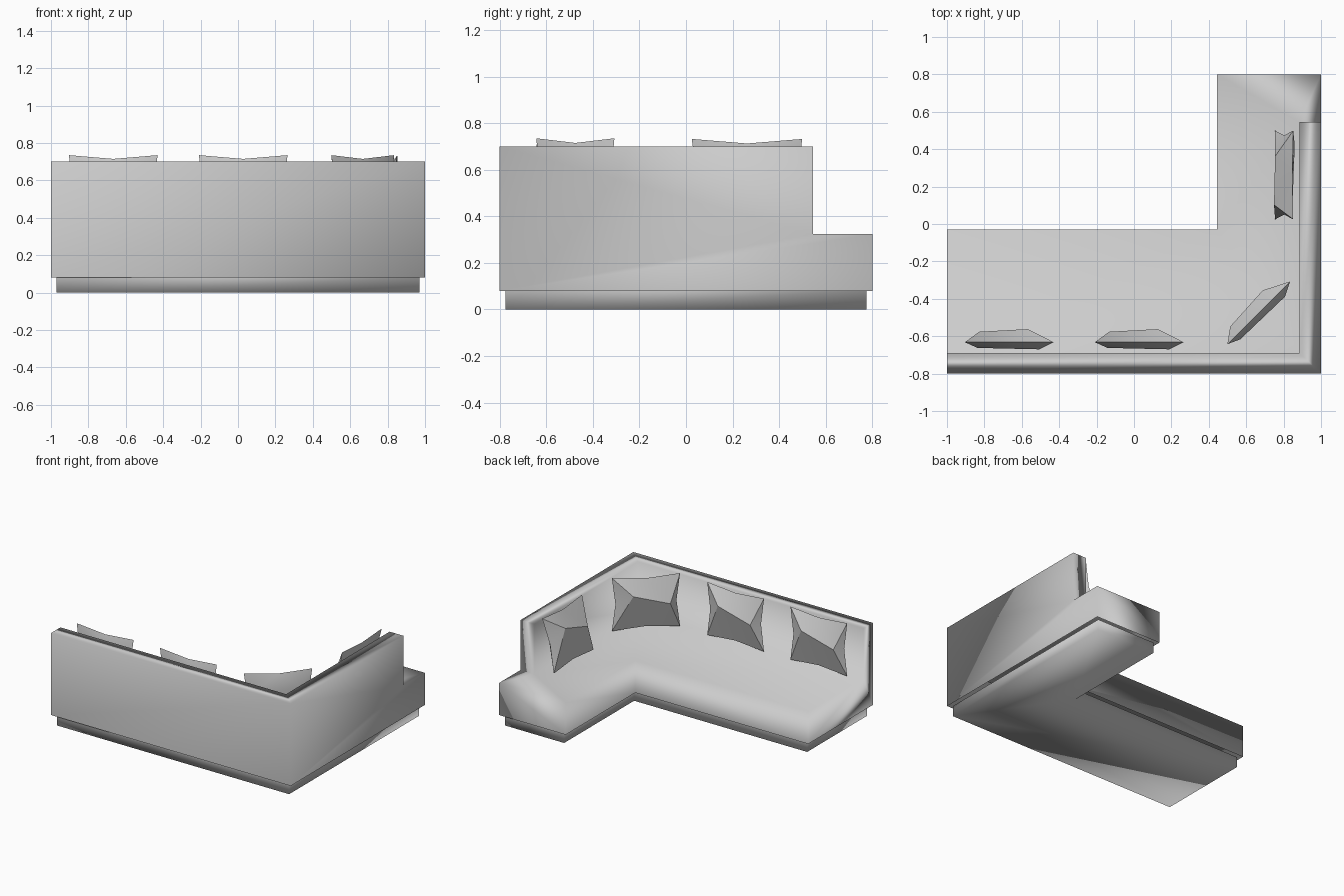
import bpy, bmesh
from math import radians
from mathutils import Matrix, Vector

cube = bpy.data.objects.get("Cube")
if cube:
    bpy.data.objects.remove(cube, do_unlink=True)

GREY = (0.6, 0.6, 0.6, 1)
fabric = bpy.data.materials.new("grey fabric")
fabric.use_nodes = True
fabric.diffuse_color = GREY
fabric.node_tree.nodes["Principled BSDF"].inputs["Base Color"].default_value = GREY


def add_object(name, bm):
    for f in bm.faces:
        f.smooth = True
    mesh = bpy.data.meshes.new(name)
    bm.to_mesh(mesh)
    bm.free()
    mesh.materials.append(fabric)
    obj = bpy.data.objects.new(name, mesh)
    bpy.context.collection.objects.link(obj)
    return obj


def raise_faces(bm, faces, height):
    """Extrude faces straight up and return the new top faces."""
    geom = bmesh.ops.extrude_face_region(bm, geom=faces, use_keep_orig=True)["geom"]
    verts = [g for g in geom if isinstance(g, bmesh.types.BMVert)]
    bmesh.ops.translate(bm, verts=verts, vec=(0, 0, height))
    return [g for g in geom if isinstance(g, bmesh.types.BMFace)]


def connect(bm, start, end):
    """Split the face between the two corners nearest the given points."""
    pair = [min(bm.verts, key=lambda v: (v.co - Vector(p)).length) for p in (start, end)]
    bmesh.ops.connect_verts(bm, verts=pair)


# Seat and backrest: one L-shaped shell, the back strip raised out of the seat
bm = bmesh.new()
back_plan = [(-1, -0.8), (1, -0.8), (1, 0.545), (0.885, 0.545), (0.885, -0.69), (-1, -0.69)]
seat_plan = [(1, 0.8), (0.445, 0.8), (0.445, -0.03), (-1, -0.03)]
back = [bm.verts.new((x, y, 0.08)) for x, y in back_plan]
seat = [bm.verts.new((x, y, 0.08)) for x, y in seat_plan]
underside = [bm.faces.new(back),
             bm.faces.new([back[5], back[4], back[3], back[2]] + seat)]
tops = raise_faces(bm, underside, 0.243)
strip = min(tops, key=lambda f: f.calc_area())
raise_faces(bm, [strip], 0.377)
bmesh.ops.delete(bm, geom=underside + [strip], context='FACES')
bmesh.ops.dissolve_limit(bm, angle_limit=radians(1), verts=bm.verts, edges=bm.edges)
bmesh.ops.recalc_face_normals(bm, faces=bm.faces)
connect(bm, (-1, -0.8, 0.08), (1, -0.8, 0.7))
connect(bm, (1, -0.8, 0.08), (1, 0.8, 0.323))
connect(bm, (1, -0.8, 0.08), (1, 0.545, 0.323))
bmesh.ops.triangulate(bm, faces=bm.faces)
body = add_object("sofa_body", bm)
soft = body.modifiers.new("soft shading", 'WEIGHTED_NORMAL')
soft.mode = 'FACE_AREA'

# Recessed plinth, open at the top where it meets the body
bm = bmesh.new()
plinth_plan = [(-0.97, -0.775), (0.97, -0.775), (0.97, 0.775),
               (0.475, 0.775), (0.475, -0.06), (-0.97, -0.06)]
bm.faces.new([bm.verts.new((x, y, 0)) for x, y in plinth_plan])
bmesh.ops.delete(bm, geom=raise_faces(bm, bm.faces[:], 0.08), context='FACES_ONLY')
bmesh.ops.recalc_face_normals(bm, faces=bm.faces)
if min(bm.faces, key=lambda f: f.calc_center_median().z).normal.z > 0:
    bmesh.ops.reverse_faces(bm, faces=bm.faces)
add_object("plinth", bm)


# Cushions: pinched square rim with two uneven peaks on each side
def add_cushion(name, location, turn, lean=0):
    bm = bmesh.new()
    w, h = 0.237, 0.2
    rim_plan = [(-w, h), (0, h - 0.02), (w, h), (w - 0.025, 0),
                (w, -h), (0, 0.02 - h), (-w, -h), (0.025 - w, 0)]
    rim = [bm.verts.new((x, 0, z)) for x, z in rim_plan]
    for depth, right, left in ((0.07, (0.1, 0.08), (-0.16, 0)),
                               (-0.038, (0.16, 0.08), (-0.17, 0.06))):
        a = bm.verts.new((right[0], depth, right[1]))
        b = bm.verts.new((left[0], depth * 0.8, left[1]))
        for i in range(8):
            peak = a if 1 <= i <= 4 else b
            bm.faces.new((rim[i], rim[(i + 1) % 8], peak))
        bm.faces.new((a, b, rim[1]))
        bm.faces.new((a, b, rim[5]))
    bmesh.ops.recalc_face_normals(bm, faces=bm.faces)
    for e in bm.edges:
        e.smooth = e.calc_face_angle() < radians(40)
    bm.transform(Matrix.Translation(location) @ Matrix.Rotation(radians(turn), 4, 'Z')
                 @ Matrix.Rotation(radians(lean), 4, 'X'))
    add_object(name, bm)


add_cushion("right_cushion", (-0.667, -0.632, 0.535), 0)
add_cushion("middle_cushion", (0.028, -0.632, 0.535), 0)
add_cushion("corner_cushion", (0.667, -0.475, 0.535), 45)
add_cushion("left_cushion", (0.803, 0.262, 0.538), 90, 14)
